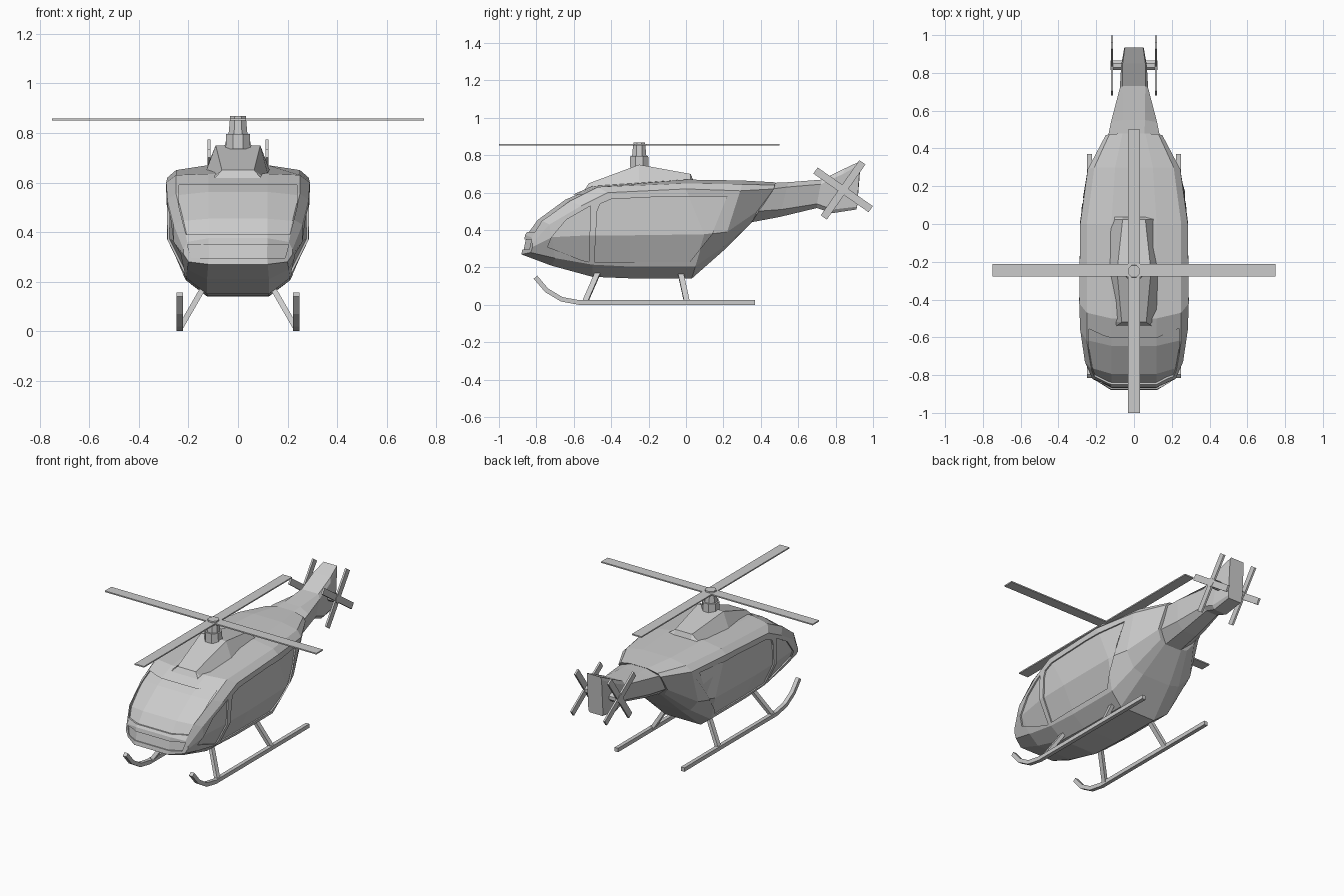
import bpy, bmesh, math
from mathutils import Vector, Matrix

if "Cube" in bpy.data.objects:
    bpy.data.objects.remove(bpy.data.objects["Cube"])


def finish(name, bm):
    bmesh.ops.recalc_face_normals(bm, faces=bm.faces)
    me = bpy.data.meshes.new(name)
    bm.to_mesh(me)
    bm.free()
    ob = bpy.data.objects.new(name, me)
    bpy.context.collection.objects.link(ob)
    return ob


def loft(name, stations):
    """Skin symmetric stations; each is a flat x,y,z list for the right half, bottom to top."""
    bm = bmesh.new()
    rings = []
    for st in stations:
        pts = [st[i:i + 3] for i in range(0, len(st), 3)]
        right = [bm.verts.new(p) for p in pts]
        left = [bm.verts.new((-x, y, z)) for x, y, z in pts]
        rings.append(right + left[::-1])
    n = len(rings[0])
    for a, b in zip(rings, rings[1:]):
        for i in range(n):
            j = (i + 1) % n
            bm.faces.new((a[i], a[j], b[j], b[i]))
    h = n // 2
    for r in (rings[0], rings[-1]):
        bm.faces.new((r[0], r[h - 1], r[h], r[-1]))
        if h > 2:
            bm.faces.new(r[:h])
            bm.faces.new(r[h:])
    return finish(name, bm)


def prism(name, ring, offset):
    bm = bmesh.new()
    f = bm.faces.new([bm.verts.new(p) for p in ring])
    new = bmesh.ops.extrude_face_region(bm, geom=[f], use_keep_orig=True)["geom"]
    bmesh.ops.translate(bm, vec=offset, verts=[v for v in new if isinstance(v, bmesh.types.BMVert)])
    return finish(name, bm)


def sweep(name, path, ref, a, b):
    """Rectangular bar along a path; a is half width along ref, b the other half width."""
    bm = bmesh.new()
    path = [Vector(p) for p in path]
    rings = []
    for i, p in enumerate(path):
        t = (path[min(i + 1, len(path) - 1)] - path[max(i - 1, 0)]).normalized()
        up = t.cross(Vector(ref)).normalized()
        rings.append([bm.verts.new(p + Vector(ref) * a * s + up * b * q)
                      for s, q in ((1, 1), (-1, 1), (-1, -1), (1, -1))])
    for r, s in zip(rings, rings[1:]):
        for i in range(4):
            j = (i + 1) % 4
            bm.faces.new((r[i], r[j], s[j], s[i]))
    bm.faces.new(rings[0])
    bm.faces.new(rings[-1])
    return finish(name, bm)


def cone(name, loc, r1, r2, depth, rot=Matrix()):
    bm = bmesh.new()
    turn = Matrix.Rotation(math.pi / 8, 4, 'Z')
    bmesh.ops.create_cone(bm, cap_ends=True, segments=8, radius1=r1, radius2=r2, depth=depth,
                          matrix=Matrix.Translation(loc) @ rot @ turn)
    return finish(name, bm)


def cut(target, tool):
    m = target.modifiers.new("cut", 'BOOLEAN')
    m.operation, m.solver, m.object = 'DIFFERENCE', 'EXACT', tool
    bpy.context.view_layer.objects.active = target
    bpy.ops.object.modifier_apply(modifier=m.name)


# Fuselage: bottom, chine, waist, upper side, roof edge, roof per station
hull = loft("fuselage", [
    [.12, -.88, .27, .20, -.83, .28, .22, -.82, .31, .22, -.82, .33, .205, -.825, .36, .12, -.86, .375],
    [.125, -.72, .21, .205, -.70, .25, .26, -.72, .36, .26, -.73, .43, .225, -.77, .45, .12, -.80, .46],
    [.125, -.50, .15, .21, -.50, .215, .285, -.52, .37, .285, -.56, .53, .25, -.62, .555, .12, -.65, .57],
    [.125, -.30, .142, .21, -.30, .205, .29, -.30, .37, .29, -.42, .60, .25, -.47, .63, .12, -.50, .635],
    [.125, .03, .14, .21, .05, .205, .285, .10, .375, .285, 0, .62, .25, 0, .65, .12, 0, .67],
    [.10, .20, .29, .17, .20, .31, .24, .22, .39, .245, .29, .61, .21, .30, .645, .10, .30, .665],
    [.06, .355, .445, .10, .36, .455, .135, .38, .50, .15, .47, .62, .13, .475, .64, .06, .48, .655],
])

# Shrunken hull limits the depth of the window recesses
core = finish("core", (lambda b: (b.from_mesh(hull.data), b)[1])(bmesh.new()))
offsets = [v.normal.copy() for v in core.data.vertices]
for v, nrm in zip(core.data.vertices, offsets):
    v.co -= nrm * .009

# Recessed windows: windshield, nose panel, front and rear side windows
front_win = [(-.74, .31), (-.72, .36), (-.64, .455), (-.51, .53), (-.52, .23), (-.56, .24)]
rear_win = [(-.49, .23), (-.475, .5), (-.46, .54), (-.40, .565), (-.10, .58), (.22, .58),
            (.14, .38), (.02, .23)]
shield = [(-.21, .39), (.21, .39), (.238, .50), (.238, .59), (-.238, .59), (-.238, .50)]
nose = [(-.19, .295), (.19, .295), (.205, .35), (-.205, .35)]
cutters = [prism("windshield_cut", [(x, -1, z) for x, z in shield], (0, .55, 0)),
           prism("nose_cut", [(x, -1, z) for x, z in nose], (0, .3, 0))]
for s in (1, -1):
    for win in (front_win, rear_win):
        cutters.append(prism("side_window_cut", [(s * .1, y, z) for y, z in win], (s * .4, 0, 0)))
for c in cutters:
    cut(c, core)
    cut(hull, c)
for c in cutters + [core]:
    bpy.data.objects.remove(c)

# Tail boom and fin
loft("tail_boom", [
    [.055, .34, .44, .125, .37, .50, .138, .46, .62, .055, .46, .652],
    [.05, .50, .47, .10, .51, .51, .122, .54, .63, .058, .55, .656],
    [.04, .70, .518, .065, .70, .54, .075, .72, .645, .06, .73, .67],
    [.045, .78, .49, .062, .785, .51, .068, .84, .70, .06, .85, .73],
    [.045, .91, .51, .052, .915, .525, .052, .93, .75, .048, .935, .77],
])

# Engine cowling
loft("engine_cowling", [
    [.125, -.55, .57, .10, -.545, .61],
    [.13, -.52, .60, .065, -.52, .65],
    [.135, -.25, .63, .09, -.25, .75],
    [.13, .025, .65, .06, .025, .70],
    [.13, .045, .65, .06, .04, .66],
])

# Main rotor
cone("rotor_base", (0, -.25, .765), .054, .052, .06)
cone("rotor_hub", (0, -.25, .828), .042, .034, .08)
sweep("main_blade_long", [(0, -1, .855), (0, .5, .855)], (1, 0, 0), .033, .004)
sweep("main_blade_cross", [(-.75, -.245, .855), (.75, -.245, .855)], (0, 1, 0), .033, .004)

for s, side in ((1, "right"), (-1, "left")):
    # Tail rotor with crossed blades
    cone(side + "_tail_hub", (s * .085, .84, .615), .028, .028, .08, Matrix.Rotation(math.pi / 2, 4, 'Y'))
    for k, ang in enumerate((-35, 55)):
        d = Vector((0, math.cos(math.radians(ang)), math.sin(math.radians(ang)))) * .18
        c = Vector((s * .117, .84, .615))
        sweep(f"{side}_tail_blade_{k + 1}", [c - d, c + d], (1, 0, 0), .006, .02)
    # Landing skid and struts
    x = s * .235
    sweep(side + "_skid", [(x, -.805, .148), (x, -.745, .078), (x, -.665, .03), (x, -.57, .0125),
                           (x, .37, .0125)], (1, 0, 0), .0125, .0125)
    for k, (y0, y1) in enumerate(((-.54, -.47), (.005, -.03))):
        sweep(f"{side}_strut_{k + 1}", [(s * .232, y0, .015), (s * .14, y1, .175)], (0, 1, 0), .015, .011)
